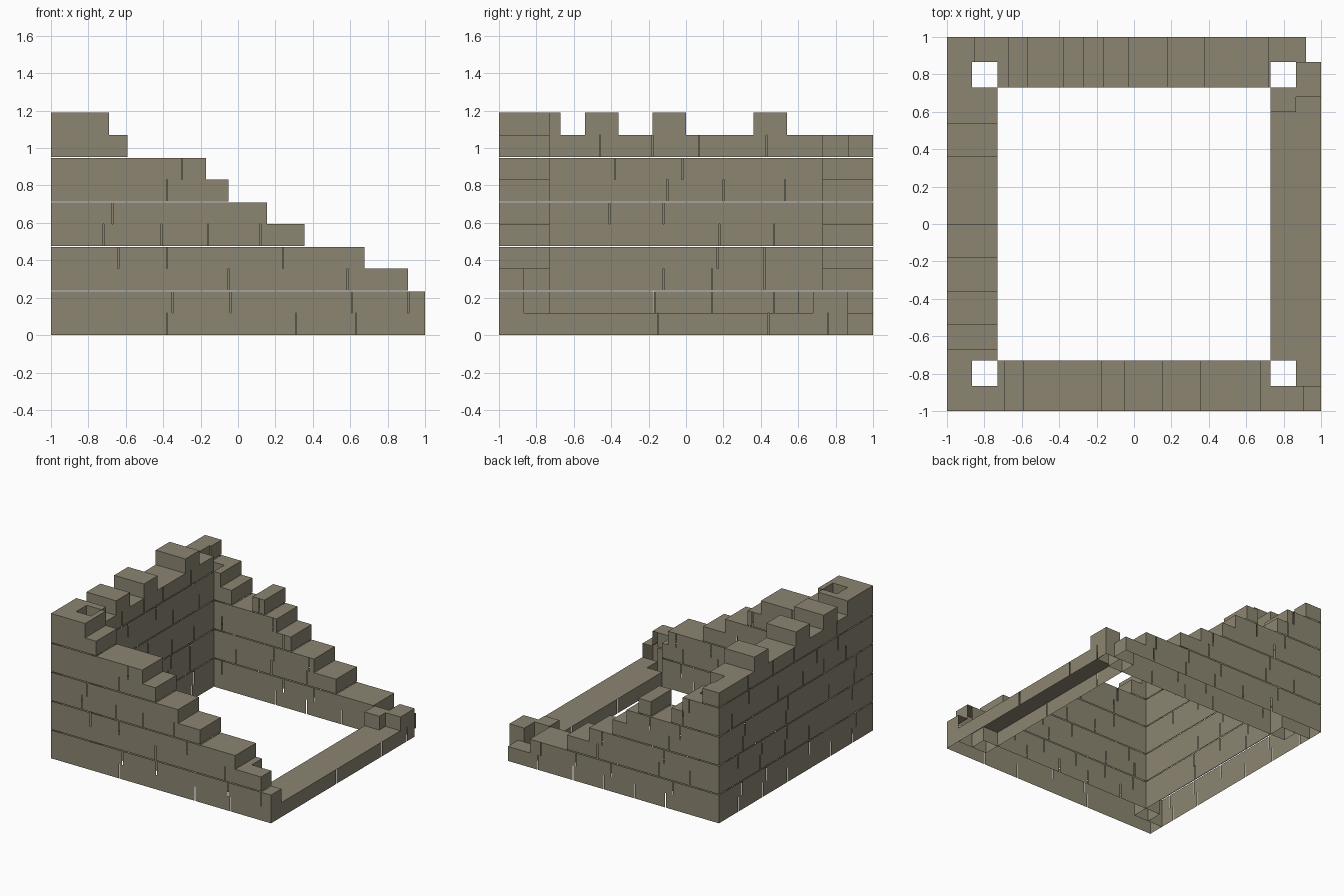
import bpy, bmesh, random
from mathutils import Vector

if "Cube" in bpy.data.objects:
    bpy.data.objects.remove(bpy.data.objects["Cube"], do_unlink=True)

COURSE = 0.119      # height of a brick course
HALF = 0.135        # depth of one brick layer
DEEP = 2 * HALF
INNER = 1 - DEEP    # where the inner layer ends
CORNER = 1 - HALF   # where the side walls meet the front and back walls
GAP = 0.006         # open mortar joint

stone = bpy.data.materials.new("grey_brown_stone")
stone.use_nodes = True
colour = (0.26, 0.235, 0.165, 1)
stone.diffuse_color = colour
bsdf = stone.node_tree.nodes["Principled BSDF"]
bsdf.inputs["Base Color"].default_value = colour
bsdf.inputs["Roughness"].default_value = 0.9


def subtract(span, covers):
    """Parts of a span that no cover lies over."""
    parts = [span]
    for c, d in covers:
        rest = []
        for a, b in parts:
            if c > a:
                rest.append((a, min(b, c)))
            if d < b:
                rest.append((max(a, d), b))
        parts = rest
    return [(a, b) for a, b in parts if b - a > GAP]


def layer(runs, inside):
    """Spans of the outer or inner brick layer in a course."""
    if not inside:
        return [(r[0], r[1]) for r in runs]
    spans = [(max(r[-1] if len(r) > 2 else r[0], -INNER), min(r[1], INNER)) for r in runs]
    return [(a, b) for a, b in spans if b - a > GAP]


def bricks(span, joints):
    """Split a span at its joints, leaving a gap at each."""
    a, b = span
    cuts = sorted(j for j in joints if a + 0.03 < j < b - 0.03)
    starts = [a] + [j + GAP / 2 for j in cuts]
    ends = [j - GAP / 2 for j in cuts] + [b]
    return list(zip(starts, ends))


def build_wall(name, place, courses, outer_joints, inner_joints):
    """Hollow two-layer brick wall; place maps (along, depth, height) to space."""
    bm = bmesh.new()
    origin = place(Vector((0, 0, 0)))

    def quad(points, facing):
        face = bm.faces.new([bm.verts.new(place(Vector(p))) for p in points])
        face.normal_update()
        if face.normal.dot(place(Vector(facing)) - origin) < 0:
            face.normal_flip()

    def skin(a, b, v, low, high, side):
        quad([(a, v, low), (b, v, low), (b, v, high), (a, v, high)], (0, side, 0))

    for i, runs in enumerate(courses):
        low = i * COURSE
        high = low + COURSE - (GAP if i % 2 and i < 9 else 0)
        above = courses[i + 1] if i + 1 < len(courses) else []
        for inside in (False, True):
            near, far = (HALF, DEEP) if inside else (0, HALF)
            joints = (inner_joints if inside else outer_joints)[i]
            for span in layer(runs, inside):
                # Brick faces
                for a, b in bricks(span, joints):
                    skin(a, b, far if inside else near, low, high, 1 if inside else -1)
                # End faces
                for u, side in zip(span, (-1, 1)):
                    quad([(u, near, low), (u, far, low), (u, far, high), (u, near, high)],
                         (side, 0, 0))
                # Exposed tops
                for a, b in subtract(span, layer(above, inside)):
                    quad([(a, near, high), (b, near, high), (b, far, high), (a, far, high)],
                         (0, 0, 1))
                # Sides of the open corner shafts
                if not inside:
                    for c, d in ((-CORNER, -INNER), (INNER, CORNER)):
                        a, b = max(span[0], c), min(span[1], d)
                        if b - a > GAP:
                            skin(a, b, HALF, low, high, 1)
        # Inner layer reaching past the outer one
        for r in runs:
            if len(r) > 2:
                skin(r[2], r[0], HALF, low, high, -1)

    mesh = bpy.data.meshes.new(name)
    bm.to_mesh(mesh)
    bm.free()
    mesh.materials.append(stone)
    bpy.context.scene.collection.objects.link(bpy.data.objects.new(name, mesh))


def random_joints(seed):
    """Irregular joints for each course of a wall."""
    rng = random.Random(seed)
    table = []
    for i in range(10):
        u, row = -0.9 + rng.uniform(0.1, 0.4), []
        while u < 0.9:
            row.append(u)
            u += rng.choice((0.28, 0.32, 0.56))
        table.append(row)
    return table


# Front wall, stepping down to the left
front_ends = (1, 1, 0.91, 0.675, 0.355, 0.155, -0.05, -0.17, -0.59, -0.69)
front_joints = [(-0.38, 0.31, 0.63), (-0.35, -0.04, 0.61, 0.91), (-0.05, 0.585),
                (-0.64, -0.38, 0.24), (-0.72, -0.41, -0.16, 0.12),
                (-0.67,), (-0.38,), (-0.3,), (), ()]
build_wall("front_wall", lambda p: Vector((p.x, p.y - 1, p.z)),
           [[(-1, e)] for e in front_ends], front_joints, random_joints(1))

# Back wall, stepping down further, with one loose brick left standing
back_ends = (0.92, 0.72, 0.38, 0.18, -0.03, -0.16, -0.57, -0.67, -0.85)
back_courses = [[(-1, e)] for e in back_ends]
back_courses[6].append((-0.38, -0.27))
build_wall("back_wall", lambda p: Vector((p.x, 1 - p.y, p.z)),
           back_courses, random_joints(2), random_joints(3))

# Tall right wall with battlements
right_joints = [(-0.15, 0.44), (-0.17, 0.14, 0.47), (-0.12, 0.14, 0.42), (0.17, 0.42),
                (0.18, 0.47), (-0.41, -0.12), (-0.1, 0.2, 0.53), (-0.38, -0.02),
                (-0.46, -0.18, 0.07, 0.43), (-0.72,)]
merlons = [(-CORNER, -0.67), (-0.54, -0.36), (-0.18, 0), (0.36, 0.54)]
build_wall("right_wall", lambda p: Vector((p.y - 1, p.x, p.z)),
           [[(-CORNER, CORNER)]] * 9 + [merlons], random_joints(4), right_joints)

# Ruined left wall: one course and a leftover corner brick
left_joints = [(-0.15, 0.44, 0.76), ()]
build_wall("left_wall", lambda p: Vector((1 - p.y, p.x, p.z)),
           [[(-CORNER, CORNER)], [(0.68, CORNER, 0.6)]], left_joints, left_joints)
